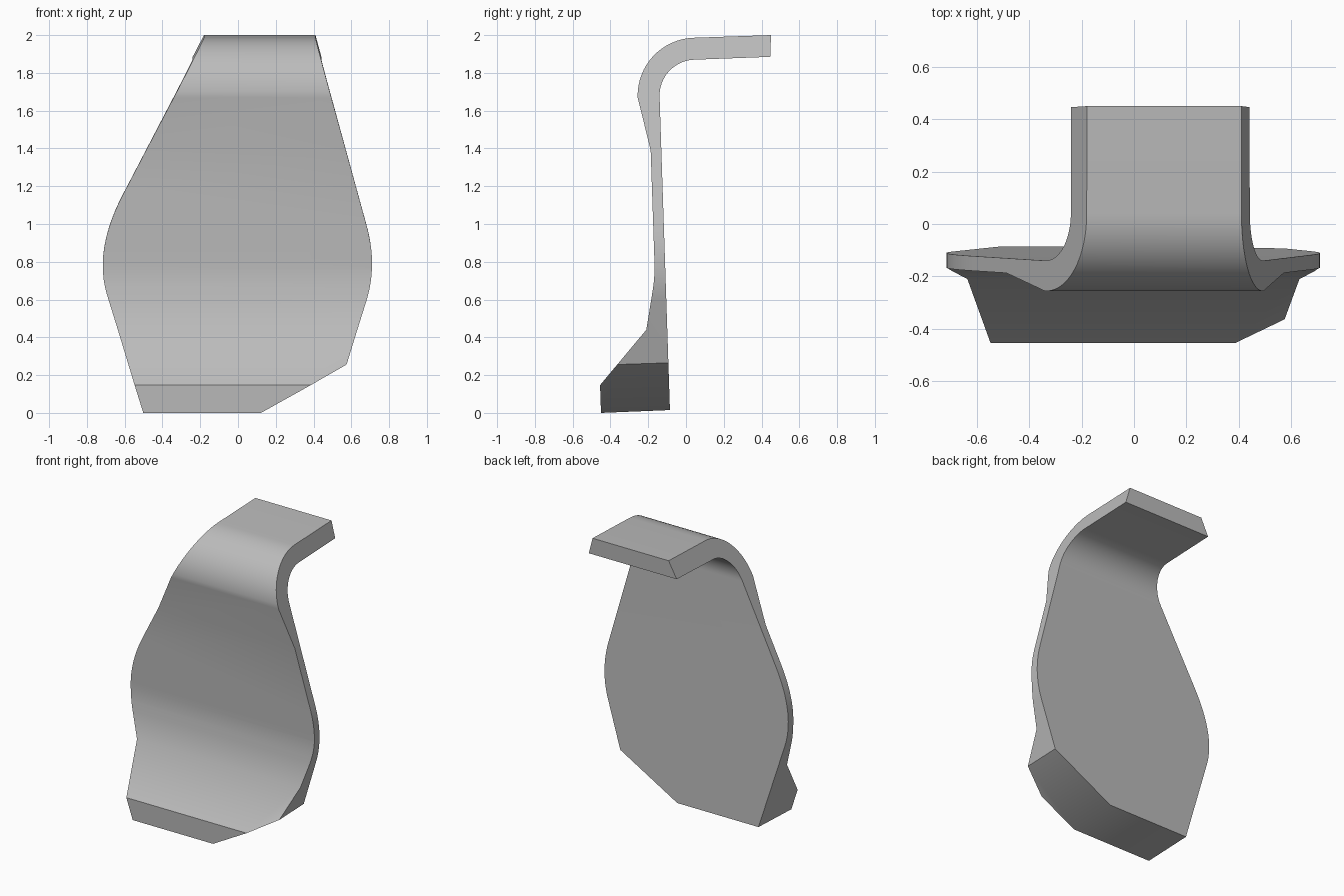
import bpy, bmesh, math
from mathutils import Vector

cube = bpy.data.objects.get("Cube")
if cube:
    bpy.data.objects.remove(cube, do_unlink=True)

TILT = 0.033  # slight backward lean of the whole plate


def arc(cy, cz, r, start, end, n=16):
    angles = [math.radians(start + (end - start) * i / n) for i in range(n + 1)]
    return [(cy + r * math.cos(a), cz + r * math.sin(a)) for a in angles]


def bend(a, ctrl, b, n=16):
    a, ctrl, b = Vector(a), Vector(ctrl), Vector(b)
    ts = [i / n for i in range(n + 1)]
    return [tuple(a * (1 - t) ** 2 + ctrl * 2 * t * (1 - t) + b * t * t) for t in ts]


def prism(name, points, sweep):
    """Solid made by sweeping a closed 3D outline along a vector."""
    bm = bmesh.new()
    face = bm.faces.new([bm.verts.new(p) for p in points])
    ext = bmesh.ops.extrude_face_region(bm, geom=[face])
    moved = [g for g in ext["geom"] if isinstance(g, bmesh.types.BMVert)]
    bmesh.ops.translate(bm, verts=moved, vec=sweep)
    bmesh.ops.recalc_face_normals(bm, faces=bm.faces)
    mesh = bpy.data.meshes.new(name)
    bm.to_mesh(mesh)
    bm.free()
    obj = bpy.data.objects.new(name, mesh)
    bpy.context.collection.objects.link(obj)
    return obj


# Side profile (y, z): hooked tab, thin plate, thick foot
profile = [(0.45, 2.0), (0.446, 1.885)]
profile += arc(0.05, 1.68, 0.19, 92, 182)
profile += [(-0.085, 0.015), (-0.45, 0.0), (-0.455, 0.147), (-0.21, 0.44)]
profile += bend((-0.176, 0.65), (-0.164, 0.725), (-0.167, 0.8), 4)
profile += [(-0.187, 1.39)]
profile += arc(0.05, 1.68, 0.306, 182, 92)
plate = prism("curved_plate", [(-1, y, z) for y, z in profile], (2, 0, 0))

# Front outline (x, z), swept along the lean
outline = [(-0.163, 2.018), (0.401, 2.018)]
outline += bend((0.68, 1.0), (0.739, 0.79), (0.68, 0.6))
outline += [(0.575, 0.268), (0.12, 0.014), (0.09, -0.003), (-0.496, -0.003)]
outline += bend((-0.69, 0.62), (-0.768, 0.858), (-0.61, 1.16))
cutter = prism("outline_cutter", [(x, -1, z - TILT) for x, z in outline],
               (0, 2, 2 * TILT))
cutter.hide_render = True

# Trim the swept profile to the outline
mod = plate.modifiers.new("trim", "BOOLEAN")
mod.operation = "INTERSECT"
mod.solver = "EXACT"
mod.object = cutter
bpy.ops.object.select_all(action="DESELECT")
plate.select_set(True)
bpy.context.view_layer.objects.active = plate
bpy.ops.object.modifier_apply(modifier=mod.name)
bpy.data.objects.remove(cutter, do_unlink=True)

# Plain grey finish
grey = bpy.data.materials.new("plain_grey")
grey.use_nodes = True
colour = (0.5, 0.5, 0.5, 1)
grey.diffuse_color = colour
grey.node_tree.nodes["Principled BSDF"].inputs["Base Color"].default_value = colour
plate.data.materials.clear()
plate.data.materials.append(grey)
for poly in plate.data.polygons:
    poly.material_index = 0
bpy.ops.object.shade_smooth_by_angle(angle=math.radians(35))
